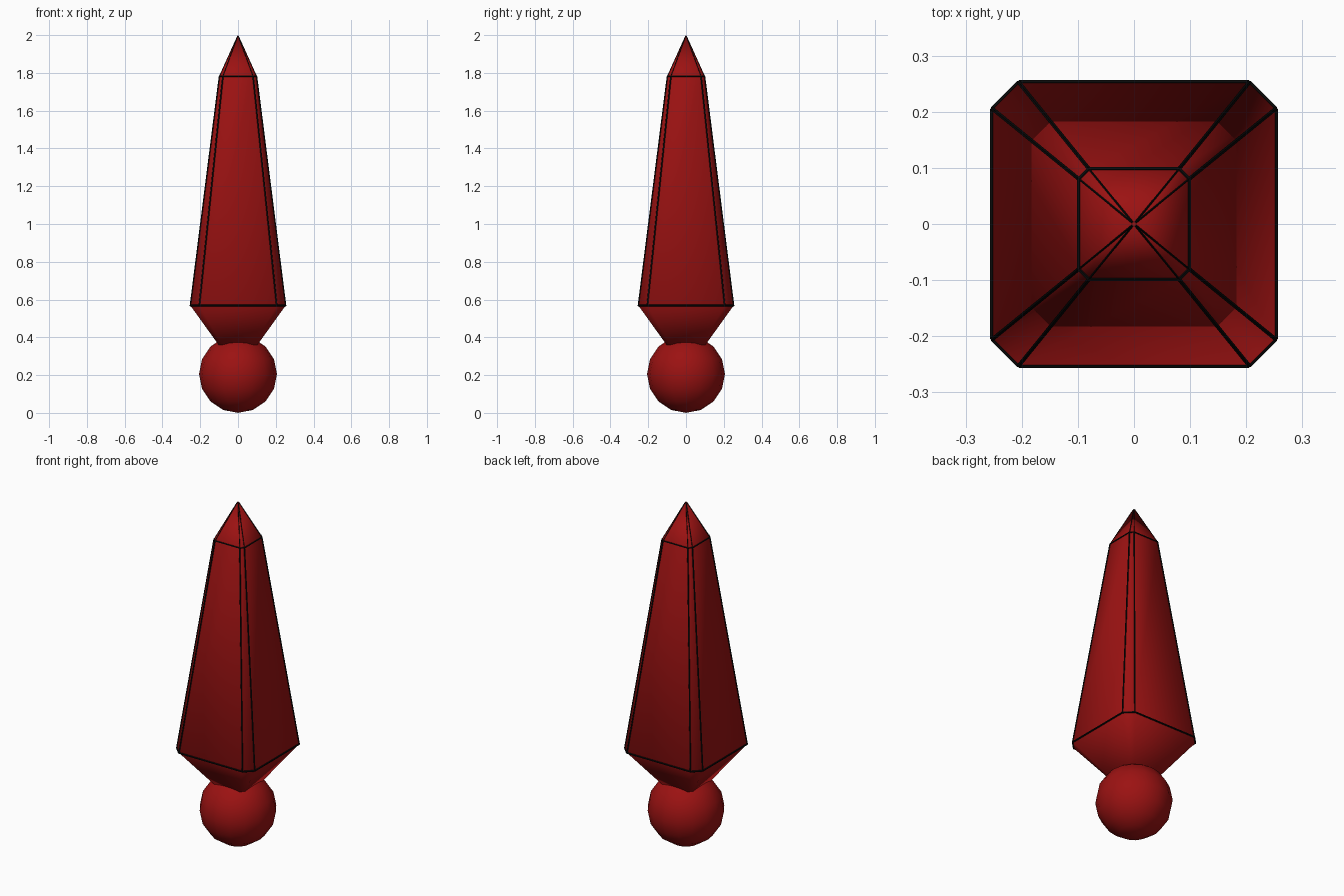
import bpy, bmesh, math
from mathutils import Vector

if "Cube" in bpy.data.objects:
    bpy.data.objects.remove(bpy.data.objects["Cube"])


def material(name, color):
    m = bpy.data.materials.new(name)
    m.diffuse_color = (*color, 1)
    m.use_nodes = True
    m.node_tree.nodes["Principled BSDF"].inputs["Base Color"].default_value = m.diffuse_color
    return m


RED = material("deep red", (0.33, 0.006, 0.006))
BLACK = material("black", (0.003, 0.003, 0.003))


def finish(name, bm, mat, smooth=True):
    bmesh.ops.recalc_face_normals(bm, faces=bm.faces)
    me = bpy.data.meshes.new(name)
    bm.to_mesh(me)
    bm.free()
    me.materials.append(mat)
    for p in me.polygons:
        p.use_smooth = smooth
    ob = bpy.data.objects.new(name, me)
    bpy.context.collection.objects.link(ob)
    return ob


def ring(half, cut, z):
    """Square with cut corners, counter-clockwise."""
    pts = []
    for k in range(4):
        a = k * math.pi / 2
        c, s = math.cos(a), math.sin(a)
        for y in (-cut, cut):
            pts.append(Vector((half * c - y * s, half * s + y * c, z)))
    return pts


wide = ring(0.252, 0.205, 0.568)
narrow = ring(0.098, 0.08, 1.783)
tip = Vector((0, 0, 2.0))
root = Vector((0, 0, 0.217))

# Crystal: tapered body, short pointed tip and pointed root inside the ball
bm = bmesh.new()
vw = [bm.verts.new(p) for p in wide]
vn = [bm.verts.new(p) for p in narrow]
vt, vr = bm.verts.new(tip), bm.verts.new(root)
for i in range(8):
    j = (i + 1) % 8
    bm.faces.new((vw[i], vw[j], vn[j], vn[i]))
    bm.faces.new((vn[i], vn[j], vt))
    bm.faces.new((vw[j], vw[i], vr))
finish("crystal", bm, RED)

# Ball at the base
bm = bmesh.new()
bmesh.ops.create_uvsphere(bm, u_segments=16, v_segments=8, radius=0.206)
bmesh.ops.translate(bm, verts=bm.verts, vec=(0, 0, 0.206))
finish("base_ball", bm, RED)

# Thin dark lines along the crystal edges
bm = bmesh.new()


def line(a, b, r):
    d = b - a
    mat = d.to_track_quat('Z', 'Y').to_matrix().to_4x4()
    mat.translation = (a + b) / 2
    bmesh.ops.create_cone(bm, cap_ends=True, segments=6, radius1=r, radius2=r,
                          depth=d.length, matrix=mat)


for i in range(8):
    j = (i + 1) % 8
    line(wide[i], wide[j], 0.005)
    line(narrow[i], narrow[j], 0.004)
    line(wide[i], narrow[i], 0.004)
    line(narrow[i], narrow[i].lerp(tip, 0.97), 0.002)
finish("edge_lines", bm, BLACK, smooth=False)
